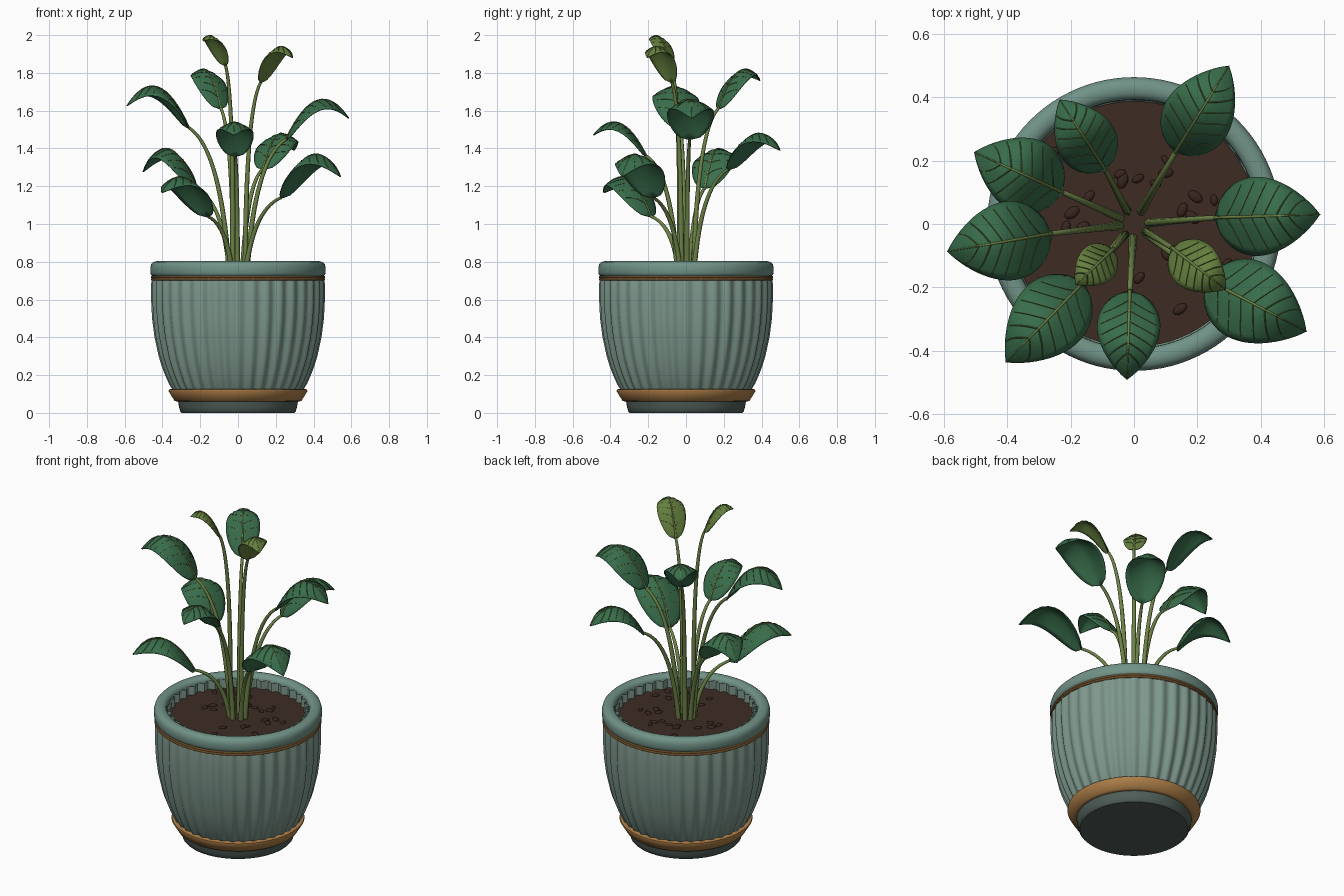
import bpy, bmesh, math, random
from mathutils import Vector

if "Cube" in bpy.data.objects:
    bpy.data.objects.remove(bpy.data.objects["Cube"])

random.seed(4)


def mat(name, r, g, b):
    m = bpy.data.materials.new(name)
    m.diffuse_color = (r, g, b, 1)
    m.use_nodes = True
    m.node_tree.nodes["Principled BSDF"].inputs["Base Color"].default_value = m.diffuse_color
    return m


GLAZE = mat("sage glaze", .205, .31, .262)
RIM = mat("rim glaze", .165, .29, .245)
GOLD = mat("tan band", .42, .21, .065)
FOOT = mat("dark foot", .078, .112, .098)
SOIL = mat("soil brown", .048, .024, .017)
CLOD = mat("clod brown", .04, .019, .013)
LEAF = mat("leaf green", .04, .152, .07)
YOUNG = mat("young leaf green", .13, .215, .048)
STEM = mat("stem green", .15, .225, .062)
VEIN = mat("vein olive", .085, .14, .035)


def finish(name, bm, material, angle=40):
    me = bpy.data.meshes.new(name)
    bm.to_mesh(me)
    bm.free()
    ob = bpy.data.objects.new(name, me)
    bpy.context.collection.objects.link(ob)
    me.materials.append(material)
    select(ob)
    bpy.ops.object.shade_smooth_by_angle(angle=math.radians(angle))
    return ob


def select(ob):
    bpy.ops.object.select_all(action='DESELECT')
    ob.select_set(True)
    bpy.context.view_layer.objects.active = ob


def lathe(name, profile, material, seg=96, flutes=0, depth=0.0, closed=False, caps=False):
    """Spin (radius, z) points; flutes press soft vertical grooves."""
    bm = bmesh.new()
    rows = []
    for r, z in profile:
        row = []
        for k in range(seg):
            a = 2 * math.pi * k / seg
            rr = r - depth * .5 * (1 - math.cos(flutes * a))
            row.append(bm.verts.new((rr * math.cos(a), rr * math.sin(a), z)))
        rows.append(row)
    pairs = list(zip(rows, rows[1:])) + ([(rows[-1], rows[0])] if closed else [])
    for lo, hi in pairs:
        for k in range(seg):
            n = (k + 1) % seg
            bm.faces.new((lo[k], lo[n], hi[n], hi[k]))
    if caps:
        bm.faces.new(rows[0][::-1])
        bm.faces.new(rows[-1])
    return finish(name, bm, material)


def tubes(name, paths, radius, material, sides=0):
    """Each path is a list of (point, relative radius)."""
    cu = bpy.data.curves.new(name, 'CURVE')
    cu.dimensions = '3D'
    cu.bevel_depth = radius
    cu.bevel_resolution = sides
    cu.use_fill_caps = True
    for path in paths:
        sp = cu.splines.new('POLY')
        sp.points.add(len(path) - 1)
        for p, (co, rad) in zip(sp.points, path):
            p.co = (*co, 1)
            p.radius = rad
    ob = bpy.data.objects.new(name, cu)
    bpy.context.collection.objects.link(ob)
    cu.materials.append(material)
    select(ob)
    bpy.ops.object.convert(target='MESH')
    bpy.ops.object.shade_smooth_by_angle(angle=math.radians(60))
    return ob


# Pot
lathe("pot_foot", [(.298, 0), (.306, .008), (.312, .03), (.318, .065)], FOOT, caps=True)
lathe("base_band", [(.325, .06), (.336, .064), (.352, .09), (.367, .115),
                    (.366, .124), (.35, .127)], GOLD, caps=True)
lathe("pot_body", [(.345, .12), (.366, .155), (.386, .2), (.405, .25), (.42, .3), (.442, .4),
                   (.455, .5), (.460, .6), (.460, .68), (.456, .725)],
      GLAZE, seg=288, flutes=36, depth=.014)
lathe("pot_rim", [(.45, .722), (.459, .728), (.464, .742), (.464, .77), (.459, .788), (.448, .799),
                  (.43, .803), (.412, .801), (.399, .793), (.393, .78), (.392, .755),
                  (.40, .722)], RIM, closed=True)
lathe("inner_wall", [(.392, .782), (.392, .70)], GLAZE, seg=288, flutes=36, depth=.022).data.flip_normals()
for i, z in enumerate((.707, .720)):
    ring = [(.456 + .006 * math.cos(a), z + .006 * math.sin(a))
            for a in (math.tau * k / 8 for k in range(8))]
    lathe(f"rim_cord_{i + 1}", ring, GOLD, closed=True)

# Soil and clods
lathe("soil", [(.388, .70), (.388, .73)], SOIL, caps=True)
bm = bmesh.new()
for i in range(26):
    a, r = random.uniform(0, math.tau), random.uniform(.12, .35)
    size, spin = random.uniform(.016, .027), random.uniform(0, math.pi)
    new = bmesh.ops.create_icosphere(bm, subdivisions=2, radius=1)["verts"]
    for v in new:
        x, y = v.co.x * size, v.co.y * size * .62
        v.co = (r * math.cos(a) + x * math.cos(spin) - y * math.sin(spin),
                r * math.sin(a) + x * math.sin(spin) + y * math.cos(spin),
                .731 + v.co.z * .009)
finish("soil_clods", bm, CLOD)


class Blade:
    """Arched, drooping leaf surface from a base to a tip, with a set peak height."""

    def __init__(self, base, tip, peak, width):
        self.base, self.tip, self.half = Vector(base), Vector(tip), width / 2
        flat = (self.tip - self.base).to_2d().normalized()
        self.side = Vector((-flat.y, flat.x, 0))
        p, d = peak - base[2], tip[2] - base[2]
        self.a = 2 * (p + math.sqrt(p * (p - d)))
        self.b = d - self.a

    def at(self, t, s, lift=0.0):
        w = self.half * (max(t, 0) / .4) ** .6 * (max(1 - t, 0) / .6) ** .9
        co = self.base.lerp(self.tip, t) + self.side * (w * s)
        co.z = self.base.z + self.a * t + self.b * t * t - .45 * w * abs(s) ** 1.5 + lift
        return co


def plant_leaf(n, base, tip, peak, width, material):
    blade = Blade(base, tip, peak, width)
    # Blade surface
    bm = bmesh.new()
    rows = [[bm.verts.new(blade.at(.002 + .996 * (i / 20), j / 5)) for j in range(-5, 6)]
            for i in range(21)]
    for r0, r1 in zip(rows, rows[1:]):
        for j in range(10):
            bm.faces.new((r0[j], r1[j], r1[j + 1], r0[j + 1]))
    ob = finish(f"leaf_{n}", bm, material, 60)
    sol = ob.modifiers.new("thickness", 'SOLIDIFY')
    sol.thickness = .005
    sol.offset = -1
    # Midrib and side veins
    tubes(f"midrib_{n}", [[(blade.at(i / 16, 0, .001), 1 - .75 * i / 16) for i in range(17)]],
          .0055, STEM, 1)
    veins = []
    for k in range(6):
        t0 = .1 + .12 * k
        for s in (-1, 1):
            veins.append([(blade.at(t0 + .16 * u, s * .88 * u, .001), 1 - .4 * u)
                          for u in (0, .25, .5, .75, 1)])
    tubes(f"side_veins_{n}", veins, .0024, VEIN)
    # Stem, rising steeply and bending out to the leaf
    end = blade.base
    out = end.to_2d().normalized()
    start = Vector((out.x * .045, out.y * .045, .71))
    ctrl = Vector((end.x * .33, end.y * .33, .71 + .86 * (end.z - .71)))
    path = []
    for i in range(19):
        t = i / 18
        path.append((start * (1 - t) ** 2 + ctrl * (2 * t * (1 - t)) + end * t * t, 1 - .45 * t))
    tubes(f"stem_{n}", [path], .0145, STEM, 2)


# Leaves: base, tip, peak height, width
LEAVES = [
    ((.255, .02, 1.45), (.588, .03, 1.56), 1.66, .25, LEAF),
    ((.23, -.175, 1.14), (.545, -.34, 1.25), 1.37, .26, LEAF),
    ((-.013, -.21, 1.36), (-.022, -.492, 1.47), 1.54, .20, LEAF),
    ((-.16, -.185, 1.04), (-.405, -.437, 1.165), 1.25, .24, LEAF),
    ((-.26, -.03, 1.51), (-.59, -.087, 1.625), 1.73, .25, LEAF),
    ((-.225, .10, 1.19), (-.505, .227, 1.275), 1.40, .24, LEAF),
    ((-.09, .17, 1.61), (-.235, .393, 1.76), 1.82, .19, LEAF),
    ((.13, .225, 1.29), (.30, .50, 1.39), 1.48, .22, LEAF),
    ((.12, -.075, 1.75), (.29, -.207, 1.88), 1.94, .16, YOUNG),
    ((-.066, -.08, 1.84), (-.185, -.192, 1.97), 1.998, .13, YOUNG),
]
for n, spec in enumerate(LEAVES, 1):
    plant_leaf(n, *spec)
